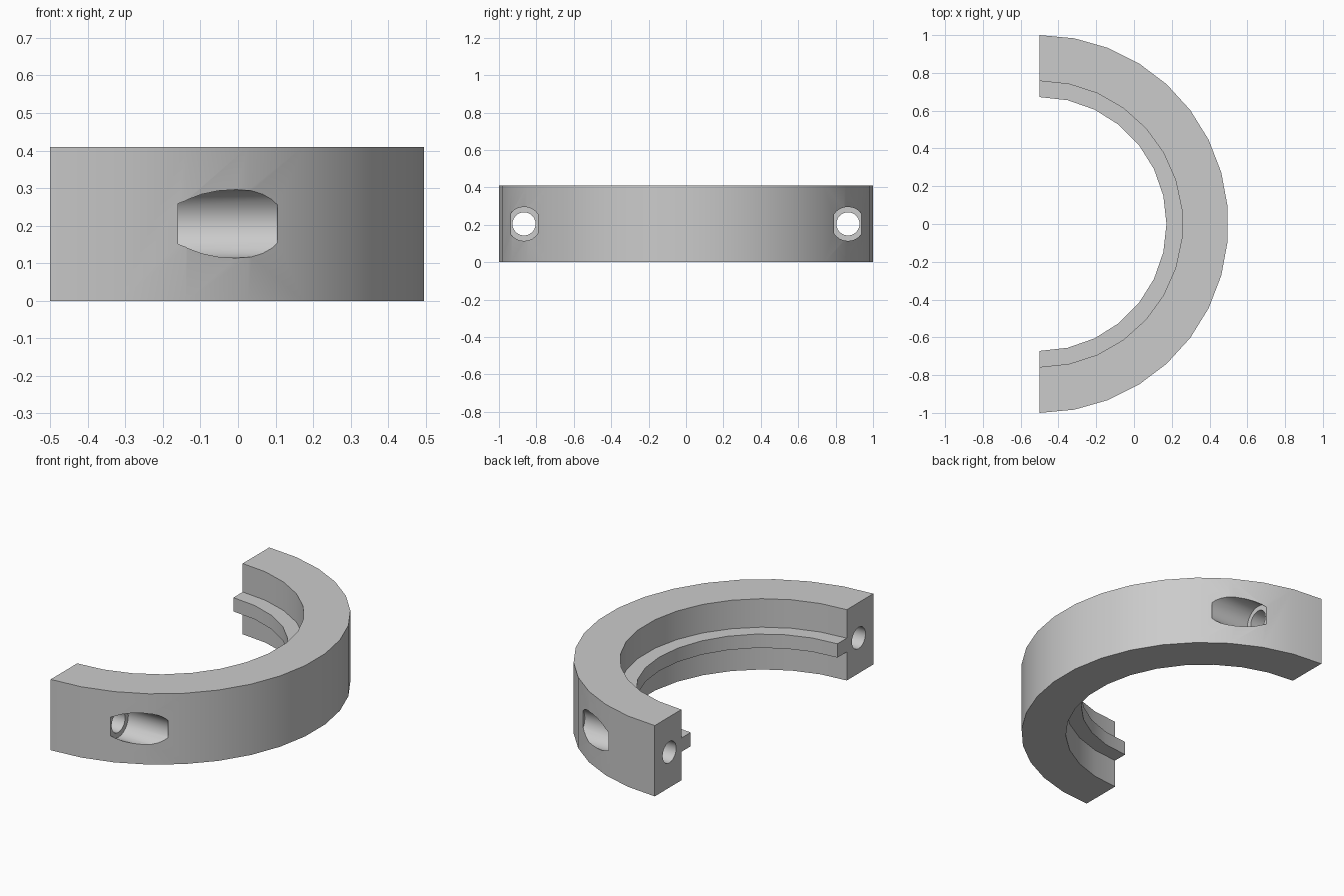
import bpy, bmesh, math
from mathutils import Matrix, Vector

if "Cube" in bpy.data.objects:
    bpy.data.objects.remove(bpy.data.objects["Cube"], do_unlink=True)

AXIS_X = -0.5      # ring centre lies on the cut plane
HEIGHT = 0.41
MID_Z = HEIGHT / 2
BOLT_Y = 0.866

grey = bpy.data.materials.new("plain_grey")
grey.use_nodes = True
GREY = (0.6, 0.6, 0.6, 1)
grey.diffuse_color = GREY
grey.node_tree.nodes["Principled BSDF"].inputs["Base Color"].default_value = GREY


def add_object(name, bm):
    bmesh.ops.recalc_face_normals(bm, faces=bm.faces)
    mesh = bpy.data.meshes.new(name)
    bm.to_mesh(mesh)
    bm.free()
    mesh.materials.append(grey)
    obj = bpy.data.objects.new(name, mesh)
    bpy.context.collection.objects.link(obj)
    return obj


def arc(radius, segments, z):
    angles = [math.pi * (i / segments - 0.5) for i in range(segments + 1)]
    return [Vector((AXIS_X + radius * math.cos(a), radius * math.sin(a), z)) for a in angles]


def half_ring(name, outer, outer_segs, inner, inner_segs, z, height):
    bm = bmesh.new()
    outline = arc(outer, outer_segs, z) + arc(inner, inner_segs, z)[::-1]
    face = bm.faces.new([bm.verts.new(p) for p in outline])
    raised = bmesh.ops.extrude_face_region(bm, geom=[face])["geom"]
    top = [v for v in raised if isinstance(v, bmesh.types.BMVert)]
    bmesh.ops.translate(bm, verts=top, vec=(0, 0, height))
    return add_object(name, bm)


def bolt_cutter(name, radius, x0, x1, y):
    bm = bmesh.new()
    place = Matrix.Translation(((x0 + x1) / 2, y, MID_Z)) @ Matrix.Rotation(math.pi / 2, 4, "Y")
    bmesh.ops.create_cone(bm, cap_ends=True, segments=24, radius1=radius,
                          radius2=radius, depth=x1 - x0, matrix=place)
    obj = add_object(name, bm)
    obj.hide_render = True
    return obj


def combine(target, tool, operation):
    mod = target.modifiers.new(operation.lower(), "BOOLEAN")
    mod.operation, mod.solver, mod.object = operation, "EXACT", tool
    bpy.context.view_layer.objects.active = target
    bpy.ops.object.modifier_apply(modifier=mod.name)
    bpy.data.objects.remove(tool, do_unlink=True)


# Half ring body with the inner locating ridge
clamp = half_ring("half_ring_clamp", 1.0, 17, 0.757, 15, 0, HEIGHT)
ridge = half_ring("inner_ridge", 0.79, 14, 0.672, 14, MID_Z - 0.04, 0.08)
combine(clamp, ridge, "UNION")

# Bolt holes from the cut ends, opening into counterbores on the outside
for side in (-1, 1):
    combine(clamp, bolt_cutter("counterbore", 0.091, -0.16, 0.105, side * BOLT_Y), "DIFFERENCE")
    combine(clamp, bolt_cutter("bolt_hole", 0.062, -0.6, -0.1, side * BOLT_Y), "DIFFERENCE")

# Smooth curved walls, sharp rims
bpy.ops.object.select_all(action="DESELECT")
clamp.select_set(True)
bpy.context.view_layer.objects.active = clamp
bpy.ops.object.shade_smooth_by_angle(angle=math.radians(30))
